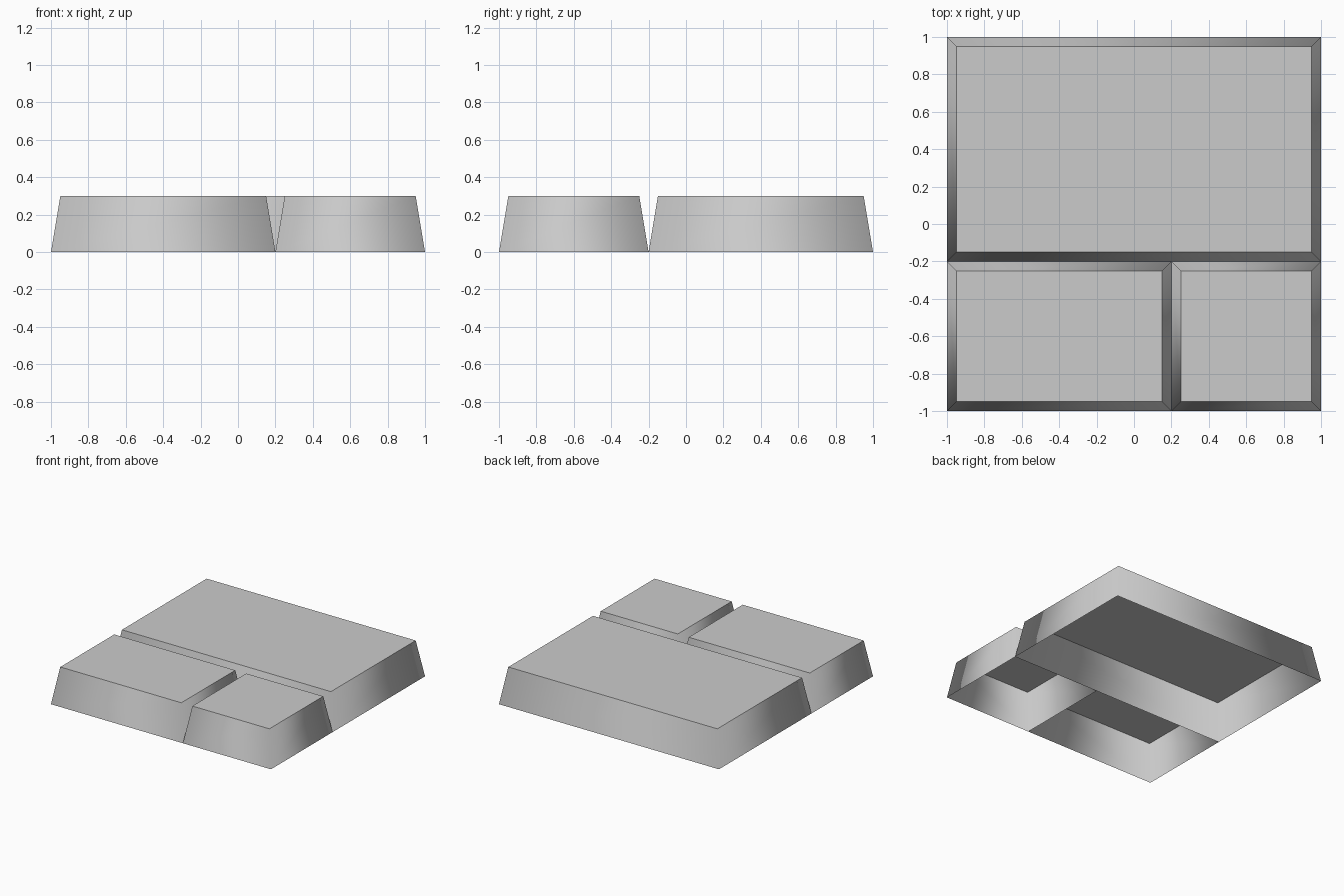
import bpy
import bmesh

cube = bpy.data.objects.get("Cube")
if cube:
    bpy.data.objects.remove(cube, do_unlink=True)

HEIGHT = 0.3
INSET = 0.05

# One plain grey for every tile
grey = bpy.data.materials.new("light_grey")
grey.use_nodes = True
colour = (0.6, 0.6, 0.6, 1)
grey.diffuse_color = colour
grey.node_tree.nodes["Principled BSDF"].inputs["Base Color"].default_value = colour


def tile(name, x0, x1, y0, y1):
    """Hollow tapered tile, open underneath: flat top, softly shaded sides."""
    bm = bmesh.new()

    def ring(inset, z):
        corners = ((x0 + inset, y0 + inset), (x1 - inset, y0 + inset),
                   (x1 - inset, y1 - inset), (x0 + inset, y1 - inset))
        return [bm.verts.new((x, y, z)) for x, y in corners]

    base, top = ring(0, 0), ring(INSET, HEIGHT)
    for i in range(4):
        j = (i + 1) % 4
        side = bm.faces.new((base[i], base[j], top[j], top[i]))
        side.smooth = True
    lid = bm.faces.new(top)
    for edge in lid.edges:
        edge.smooth = False

    mesh = bpy.data.meshes.new(name)
    bm.to_mesh(mesh)
    bm.free()
    mesh.materials.append(grey)
    bpy.context.collection.objects.link(bpy.data.objects.new(name, mesh))


# Large slab at the back, two smaller ones in front
tile("large_back_tile", -1, 1, -0.2, 1)
tile("wide_front_tile", -1, 0.2, -1, -0.2)
tile("square_front_tile", 0.2, 1, -1, -0.2)
